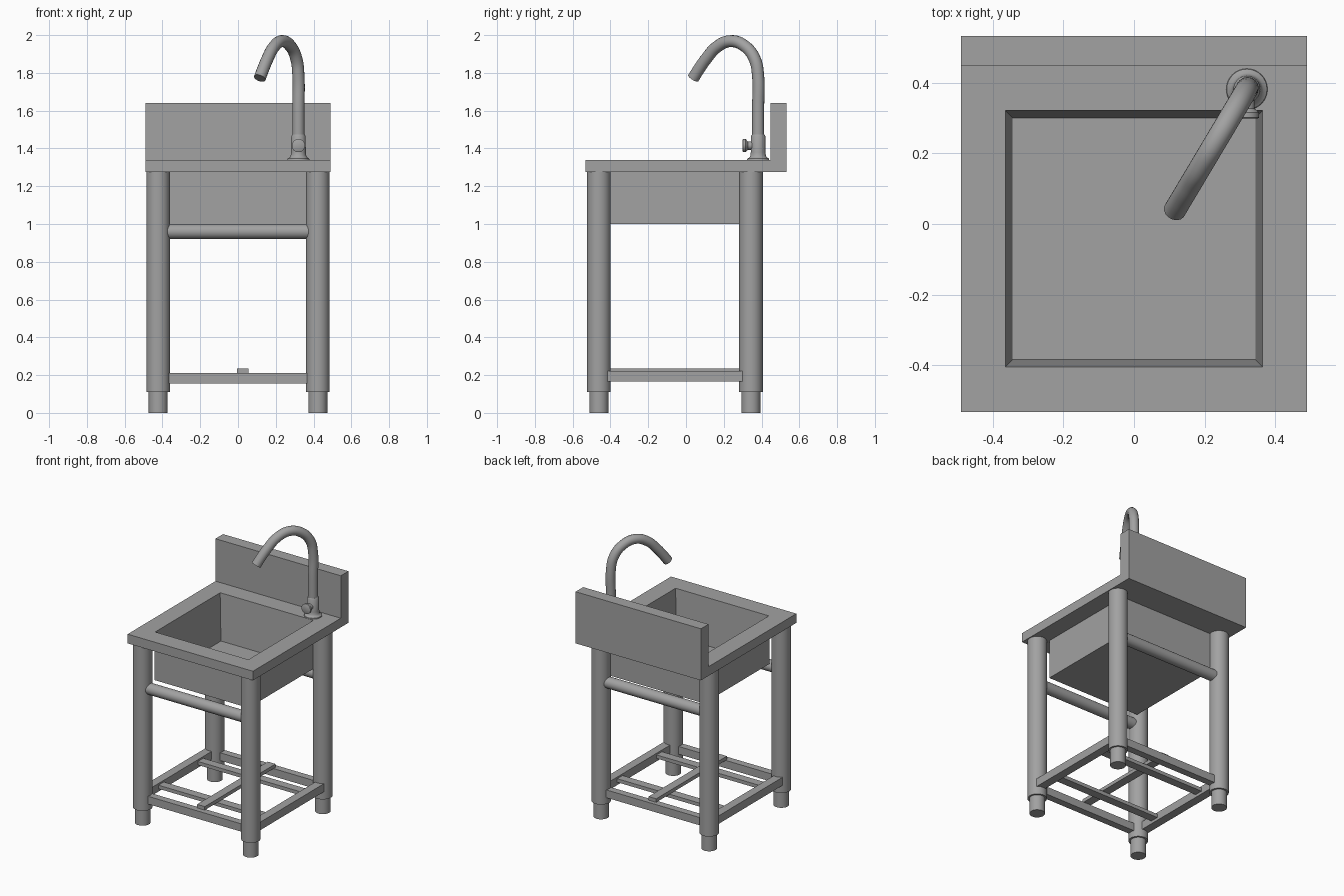
import bpy, bmesh, math
from mathutils import Vector

cube = bpy.data.objects.get("Cube")
if cube:
    bpy.data.objects.remove(cube, do_unlink=True)

steel = bpy.data.materials.new("grey_steel")
steel.use_nodes = True
GREY = (0.36, 0.36, 0.36, 1)
steel.diffuse_color = GREY
steel.node_tree.nodes["Principled BSDF"].inputs["Base Color"].default_value = GREY


def finish(name, bm, smooth=False):
    bmesh.ops.recalc_face_normals(bm, faces=bm.faces)
    mesh = bpy.data.meshes.new(name)
    bm.to_mesh(mesh)
    bm.free()
    obj = bpy.data.objects.new(name, mesh)
    bpy.context.collection.objects.link(obj)
    mesh.materials.append(steel)
    if smooth:
        bpy.ops.object.select_all(action="DESELECT")
        obj.select_set(True)
        bpy.context.view_layer.objects.active = obj
        bpy.ops.object.shade_smooth_by_angle(angle=math.radians(40))
    return obj


def box(name, low, high):
    low, high = Vector(low), Vector(high)
    bm = bmesh.new()
    bmesh.ops.create_cube(bm, size=1)
    for v in bm.verts:
        v.co = (low + high) / 2 + v.co * (high - low)
    return finish(name, bm)


def lathe(name, origin, axis, profile, sides=32):
    """Solid of revolution: profile is (radius, distance along axis)."""
    turn = Vector(axis).to_track_quat("Z", "Y")
    bm = bmesh.new()
    rings = []
    for r, h in profile:
        ring = []
        for i in range(sides):
            a = math.tau * i / sides
            p = Vector((r * math.cos(a), r * math.sin(a), h))
            ring.append(bm.verts.new(Vector(origin) + turn @ p))
        rings.append(ring)
    for a, b in zip(rings, rings[1:]):
        for i in range(sides):
            j = (i + 1) % sides
            bm.faces.new((a[i], a[j], b[j], b[i]))
    bm.faces.new(rings[0])
    bm.faces.new(rings[-1])
    return finish(name, bm, True)


# Counter with splashback: an L-shaped profile drawn across the width
bm = bmesh.new()
section = [(-0.533, 1.275), (0.533, 1.275), (0.533, 1.64),
           (0.448, 1.64), (0.448, 1.34), (-0.533, 1.34)]
face = bm.faces.new([bm.verts.new((-0.49, y, z)) for y, z in section])
side = bmesh.ops.extrude_face_region(bm, geom=[face])
bmesh.ops.translate(bm, vec=(0.98, 0, 0),
                    verts=[g for g in side["geom"] if isinstance(g, bmesh.types.BMVert)])
counter = finish("counter_and_splashback", bm)

# Basin shell, hollowed together with the counter by a tapered cutter
basin = box("basin", (-0.367, -0.407, 1.0), (0.367, 0.324, 1.3))
cutter = box("basin_cutter", (-0.366, -0.406, 1.012), (0.366, 0.323, 1.36))
for v in cutter.data.vertices:
    if v.co.z < 1.1:
        v.co.x -= math.copysign(0.022, v.co.x)
        v.co.y -= math.copysign(0.022, v.co.y)
cutter.hide_render = True
cutter.display_type = "WIRE"
for obj in (counter, basin):
    mod = obj.modifiers.new("hollow", "BOOLEAN")
    mod.operation = "DIFFERENCE"
    mod.solver = "EXACT"
    mod.object = cutter
    # Bake the cut into the mesh
    deps = bpy.context.evaluated_depsgraph_get()
    cut = bpy.data.meshes.new_from_object(obj.evaluated_get(deps))
    obj.modifiers.clear()
    obj.data = cut
bpy.data.objects.remove(cutter, do_unlink=True)

# Legs with narrower feet
LEG_X, FRONT, BACK = 0.4225, -0.461, 0.344
for depth, y in (("front", FRONT), ("back", BACK)):
    for hand, x in (("left", LEG_X), ("right", -LEG_X)):
        lathe(f"{depth}_{hand}_leg", (x, y, 0), (0, 0, 1), [(0.0625, 0.11), (0.0625, 1.28)])
        lathe(f"{depth}_{hand}_foot", (x, y, 0), (0, 0, 1), [(0.05, 0), (0.05, 0.13)])
    # Round crossbar and flat lower rail between the legs
    lathe(f"{depth}_crossbar", (-0.4, y, 0.96), (1, 0, 0), [(0.039, 0), (0.039, 0.8)])
    box(f"{depth}_rail", (-0.4, y - 0.025, 0.155), (0.4, y + 0.025, 0.21))

# Shelf side rails and slats
for hand, s in (("left", 1), ("right", -1)):
    box(f"{hand}_rail", (s * 0.435 - 0.03, FRONT, 0.165), (s * 0.435 + 0.03, BACK, 0.222))
for name, y in (("front_slat", -0.28), ("back_slat", 0.16)):
    box(name, (-0.42, y - 0.03, 0.185), (0.42, y + 0.03, 0.21))
box("centre_slat", (-0.005, -0.45, 0.21), (0.055, 0.34, 0.235))

# Tap base, body and knob
TAP = Vector((0.32, 0.382, 0))
lathe("tap_base", TAP, (0, 0, 1),
      [(0.059, 1.338), (0.057, 1.346), (0.046, 1.353), (0.041, 1.362),
       (0.039, 1.38), (0.038, 1.465), (0.032, 1.475)])
lathe("tap_knob", TAP + Vector((0, 0, 1.415)), (0, -1, 0),
      [(0.022, 0), (0.022, 0.055), (0.035, 0.066), (0.035, 0.08), (0.03, 0.083)])

# Curved spout swept along a path towards the basin centre
heading = Vector((0.109, 0.028, 0)) - TAP
heading.normalize()
path = [(0, 1.44), (0, 1.62), (0, 1.78), (0.022, 1.875), (0.083, 1.942), (0.17, 1.968),
        (0.255, 1.937), (0.32, 1.875), (0.365, 1.82), (0.4, 1.772)]
curve = bpy.data.curves.new("tap_spout", "CURVE")
curve.dimensions = "3D"
curve.bevel_depth = 0.032
curve.bevel_resolution = 6
curve.resolution_u = 6
curve.use_fill_caps = True
spline = curve.splines.new("BEZIER")
spline.bezier_points.add(len(path) - 1)
for point, (s, z) in zip(spline.bezier_points, path):
    point.co = TAP + heading * s + Vector((0, 0, z))
    point.handle_left_type = point.handle_right_type = "AUTO"
curve.materials.append(steel)
spout = bpy.data.objects.new("tap_spout", curve)
bpy.context.collection.objects.link(spout)
